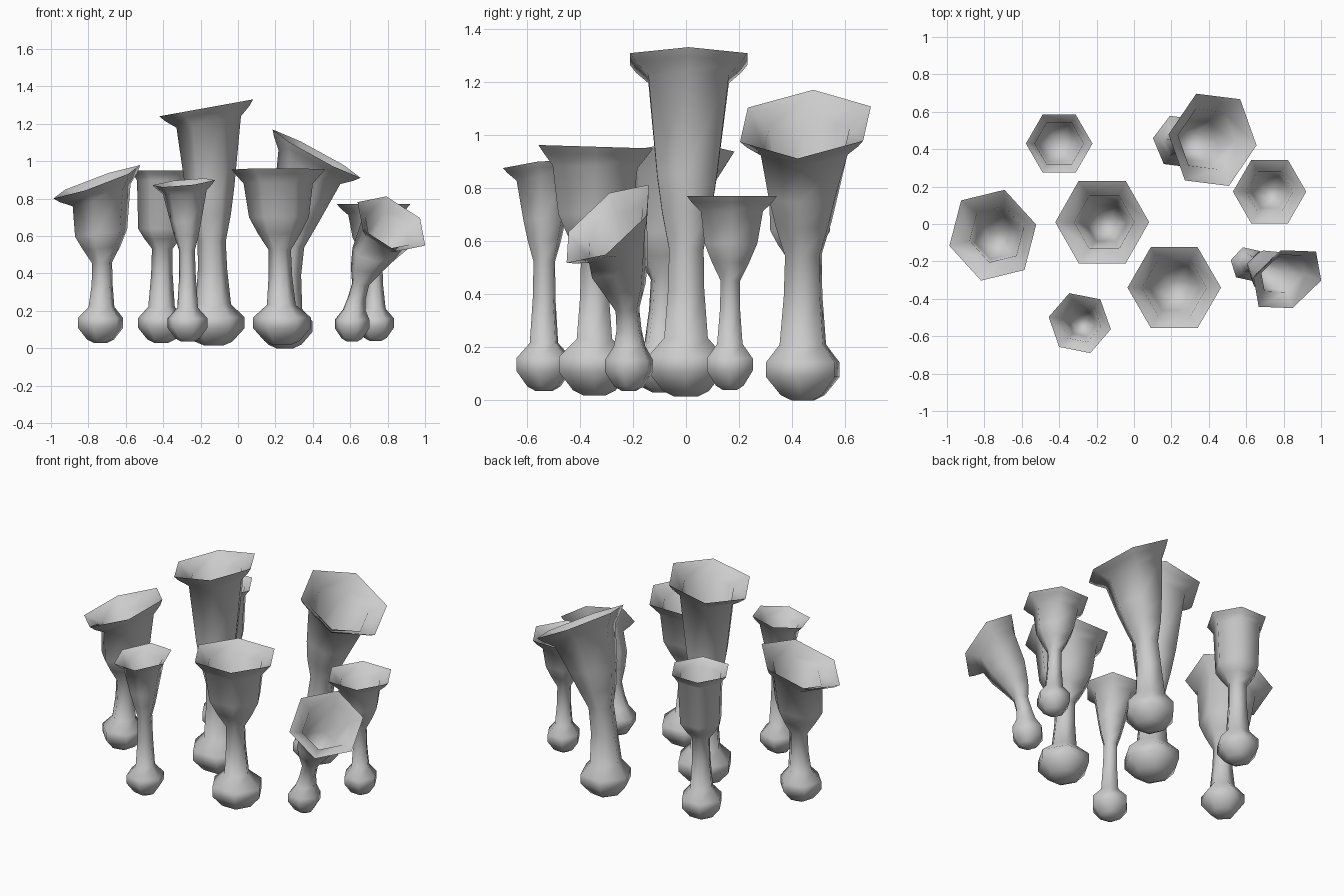
import bpy, bmesh, math
from mathutils import Vector, Quaternion

if "Cube" in bpy.data.objects:
    bpy.data.objects.remove(bpy.data.objects["Cube"])

UP = Vector((0, 0, 1))


def loft(name, rings, phase):
    """Skin a closed six-sided skin over (centre, rotation, radius) rings."""
    bm = bmesh.new()
    loops = []
    for c, q, r in rings:
        loops.append([bm.verts.new(c + q @ Vector((r * math.cos(phase + i * math.pi / 3),
                                                   r * math.sin(phase + i * math.pi / 3), 0)))
                      for i in range(6)])
    for a, b in zip(loops, loops[1:]):
        for i in range(6):
            j = (i + 1) % 6
            bm.faces.new((a[i], a[j], b[j], b[i]))
    bm.faces.new(loops[0][::-1])
    bm.faces.new(loops[-1])
    bmesh.ops.recalc_face_normals(bm, faces=bm.faces)
    me = bpy.data.meshes.new(name)
    bm.to_mesh(me)
    bm.free()
    ob = bpy.data.objects.new(name, me)
    bpy.context.collection.objects.link(ob)
    bpy.ops.object.select_all(action='DESELECT')
    ob.select_set(True)
    bpy.context.view_layer.objects.active = ob
    bpy.ops.object.shade_smooth_by_angle(angle=math.radians(75))


def trumpet(name, base, bend, rim, n, corner, R, rs, ts, rc, tc, rt, rr):
    """Bulb foot, thin stalk along a bent axis, and a flared hollow cup."""
    base, rim, n = Vector(base), Vector(rim), Vector(n).normalized()
    ctrl = Vector((*bend, (base.z + rim.z) / 2))
    tilt = UP.rotation_difference(n)
    v = tilt.inverted() @ Vector(corner)
    phase = math.atan2(v.y, v.x)
    flat = Quaternion()

    def at(t, r):
        c = base * (1 - t) ** 2 + ctrl * 2 * t * (1 - t) + rim * t * t
        return c, flat.slerp(tilt, t * t), r

    h = 0.053 + 0.385 * R
    # bulb
    rings = [(base + UP * z * h, flat, r * R) for z, r in
             ((-1, .3), (-.82, .6), (-.2, 1), (.3, 1))]
    # stalk
    rings.append(at(0.9 * h / (rim.z - base.z), rs * 1.2 + 0.005))
    rings += [at(ts * .65, rs * 1.05), at(ts, rs)]
    # cup outside, rim, cup inside
    rings += [at((ts + tc) / 2, (rs + rc) * .52), at(tc, rc),
              (rim - n * .3 * rr, tilt, rt),
              (rim - n * .12 * rr, tilt, rr * .9),
              (rim, tilt, rr),
              (rim - n * .24 * rr, tilt, rt * .93)]
    rings += [at(tc, rc * .85), at((ts + tc) / 2, rs * .8)]
    loft(name, rings, phase)


# name, bulb centre, axis bend, rim centre, rim normal, rim corner direction, sizes
trumpet("left_trumpet", (-.735, -.09, .13), (-.71, -.08), (-.755, -.06, .89),
        (-.36, -.1, 1), (.245, .06, .09), .125, .055, .43, .145, .64, .17, .255)
trumpet("back_left_trumpet", (-.41, .43, .13), (-.405, .43), (-.4, .43, .95),
        (0, 0, 1), (1, 0, 0), .125, .055, .49, .13, .62, .14, .178)
trumpet("front_left_trumpet", (-.27, -.535, .13), (-.265, -.535), (-.29, -.53, .885),
        (-.1, -.1, 1), (1, -.2, .1), .11, .043, .52, .085, .73, .12, .17)
trumpet("tall_trumpet", (-.13, 0, .13), (-.14, 0), (-.17, .01, 1.285),
        (-.18, 0, 1), (1, 0, .18), .165, .075, .38, .13, .62, .175, .255)
trumpet("front_trumpet", (.235, -.345, .13), (.22, -.345), (.215, -.34, .955),
        (0, .03, 1), (1, 0, 0), .155, .06, .48, .16, .69, .185, .25)
trumpet("back_right_trumpet", (.25, .44, .11), (.235, .44), (.42, .45, 1.04),
        (.54, -.08, 1), (.24, -.03, -.13), .15, .075, .47, .145, .72, .19, .27)
trumpet("right_trumpet", (.735, .165, .13), (.73, .165), (.725, .173, .77),
        (0, 0, 1), (1, 0, 0), .1, .042, .5, .115, .72, .135, .196)
trumpet("drooping_trumpet", (.61, -.215, .125), (.635, -.2), (.82, -.295, .665),
        (.42, -.58, .69), (.145, .13, .035), .095, .047, .4, .118, .7, .15, .215)
